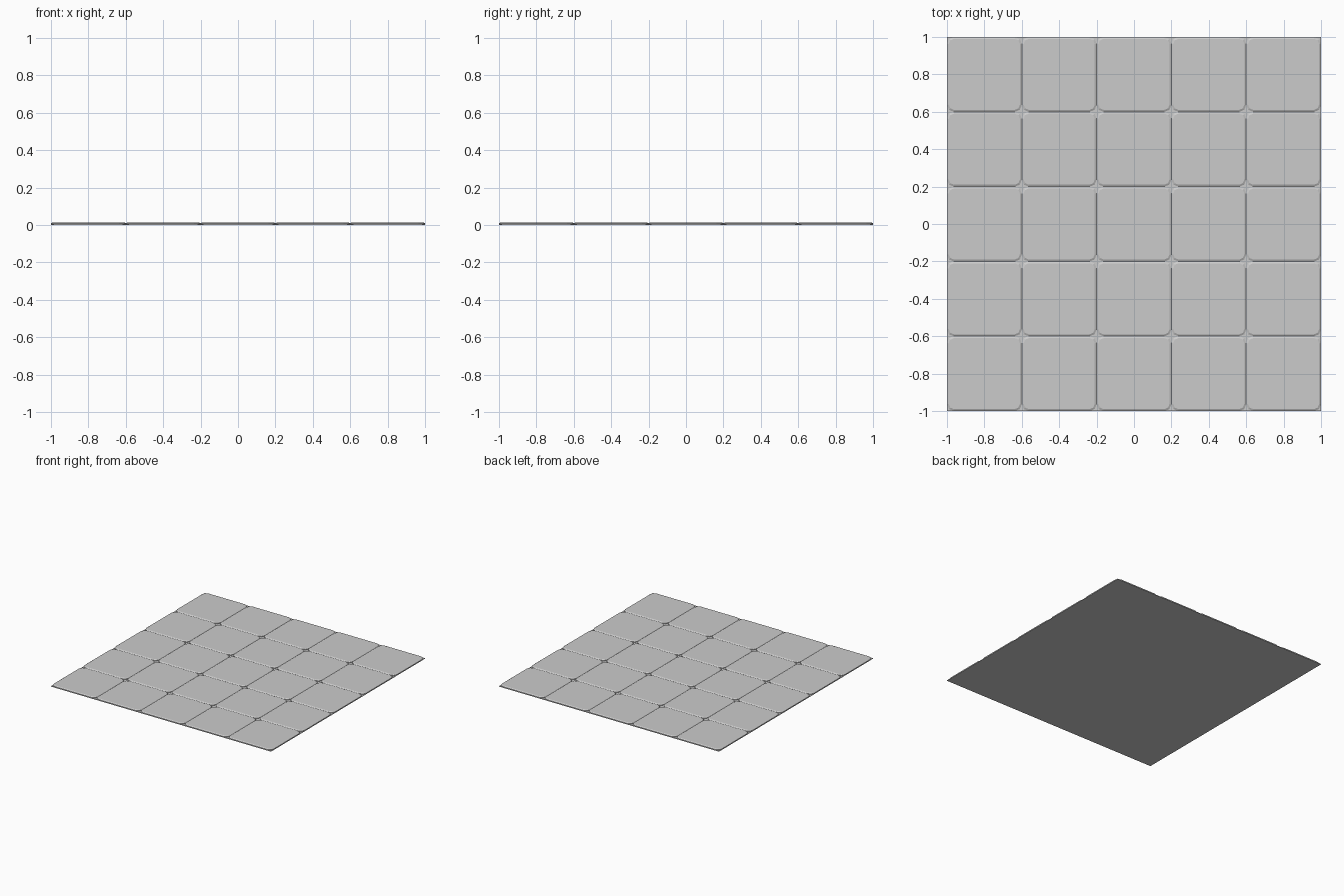
import bpy, bmesh, math

if "Cube" in bpy.data.objects:
    bpy.data.objects.remove(bpy.data.objects["Cube"])

N = 5              # tiles per side
S = 0.4            # tile size
BASE = 0.004       # grout slab thickness
SHOULDER = 0.009   # where the tile edge starts to slope
TOP = 0.014        # tile surface
SEGS = 2           # facets per tile corner


def rounded_square(half, radius):
    """Outline of a square with faceted corners."""
    pts = []
    c = half - radius
    for q, (sx, sy) in enumerate(((1, 1), (-1, 1), (-1, -1), (1, -1))):
        for i in range(SEGS + 1):
            a = math.pi / 2 * (q + i / SEGS)
            pts.append((sx * c + radius * math.cos(a), sy * c + radius * math.sin(a)))
    return pts


def new_object(name, bm):
    bmesh.ops.recalc_face_normals(bm, faces=bm.faces)
    mesh = bpy.data.meshes.new(name)
    bm.to_mesh(mesh)
    bm.free()
    obj = bpy.data.objects.new(name, mesh)
    bpy.context.collection.objects.link(obj)
    return obj


# Grout slab under all the tiles
bm = bmesh.new()
bmesh.ops.create_cube(bm, size=1)
bmesh.ops.scale(bm, vec=(N * S, N * S, BASE), verts=bm.verts)
bmesh.ops.translate(bm, vec=(0, 0, BASE / 2), verts=bm.verts)
new_object("grout_slab", bm)

# One tile: upright wall, sloped edge and flat top
bm = bmesh.new()
rings = []
for half, radius, z in ((S / 2, 0.036, BASE), (S / 2, 0.036, SHOULDER), (S / 2 - 0.01, 0.028, TOP)):
    rings.append([bm.verts.new((x, y, z)) for x, y in rounded_square(half, radius)])
for low, high in zip(rings, rings[1:]):
    n = len(low)
    for i in range(n):
        j = (i + 1) % n
        # neighbouring tiles touch, so only outer corners and slopes are seen
        bm.faces.new((low[i], low[j], high[j], high[i]))
bm.faces.new(rings[-1])
tiles = new_object("floor_tiles", bm)
tiles.location = (-(N - 1) * S / 2, -(N - 1) * S / 2, 0)

# Repeat the tile over the floor
for name, step in (("columns", (S, 0, 0)), ("rows", (0, S, 0))):
    arr = tiles.modifiers.new(name, 'ARRAY')
    arr.count = N
    arr.use_relative_offset = False
    arr.use_constant_offset = True
    arr.constant_offset_displace = step
